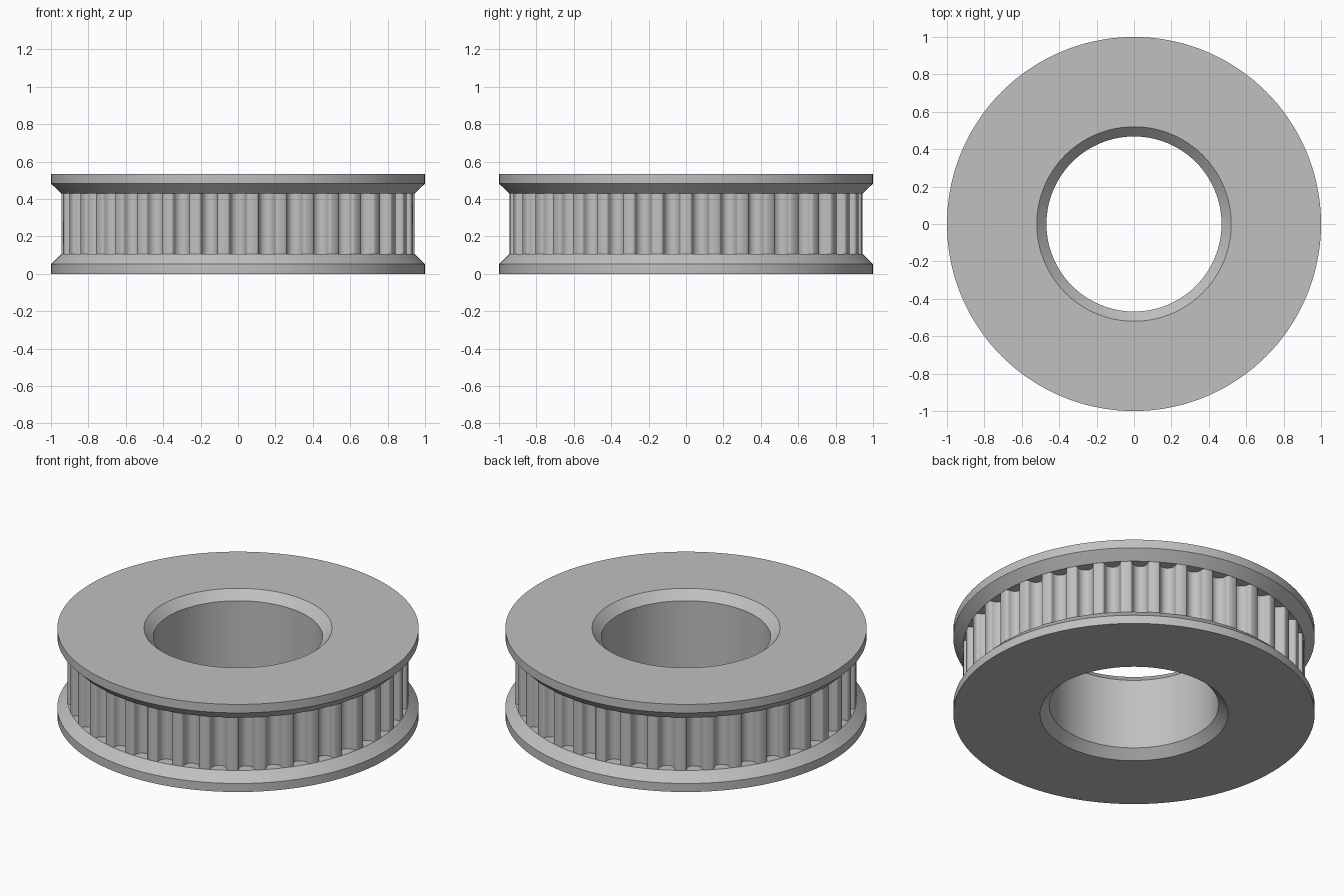
import bpy
import math

cube = bpy.data.objects.get("Cube")
if cube:
    bpy.data.objects.remove(cube)

HEIGHT = 0.535
BORE, CHAMFER = 0.468, 0.052
FLANGE_EDGE, FLANGE_TOP = 0.052, 0.106
RIM, ROOT = 0.945, 0.875
TEETH = 38
SEGMENTS = 144

steel = bpy.data.materials.new("steel_grey")
steel.use_nodes = True
colour = (0.53, 0.53, 0.53, 1)
steel.diffuse_color = colour
steel.node_tree.nodes["Principled BSDF"].inputs["Base Color"].default_value = colour


def skin(name, rings):
    """Join closed rings of points with quads and shade the result."""
    n = len(rings[0])
    verts = [p for ring in rings for p in ring]
    faces = [(i * n + j, i * n + (j + 1) % n,
              (i + 1) * n + (j + 1) % n, (i + 1) * n + j)
             for i in range(len(rings) - 1) for j in range(n)]
    mesh = bpy.data.meshes.new(name)
    mesh.from_pydata(verts, [], faces)
    mesh.materials.append(steel)
    obj = bpy.data.objects.new(name, mesh)
    bpy.context.collection.objects.link(obj)
    bpy.ops.object.select_all(action="DESELECT")
    obj.select_set(True)
    bpy.context.view_layer.objects.active = obj
    bpy.ops.object.shade_smooth_by_angle(angle=math.radians(30))
    return obj


def lathe(name, profile):
    """Spin a (radius, height) profile around the z axis."""
    angles = [math.tau * k / SEGMENTS for k in range(SEGMENTS)]
    return skin(name, [[(r * math.cos(a), r * math.sin(a), z) for a in angles]
                       for r, z in profile])


# Flanges: chamfered bore mouth, flat face, straight edge, tapered inner side
flange = [(BORE, CHAMFER), (BORE + CHAMFER, 0), (1, 0), (1, FLANGE_EDGE),
          (RIM, FLANGE_TOP), (ROOT, FLANGE_TOP)]
lathe("lower_flange", flange)
lathe("upper_flange", [(r, HEIGHT - z) for r, z in reversed(flange)])

# Bore wall
lathe("bore", [(BORE, HEIGHT - CHAMFER), (BORE, CHAMFER)])

# One groove as (sideways offset, depth): flared mouth and round bottom
arc_radius, arc_depth, steps = 0.044, 0.016, 12
mouth = [(0.056, 0), (0.050, 0.003), (0.046, 0.008)]
groove = [(-x, d) for x, d in mouth]
for k in range(steps + 1):
    t = math.pi * k / steps
    groove.append((-arc_radius * math.cos(t), arc_depth + arc_radius * math.sin(t)))
groove += reversed(mouth)

# Toothed rim, with a tooth centred on the x axis
outline = []
for tooth in range(TEETH):
    middle = math.tau * (tooth + 0.5) / TEETH
    for x, depth in groove:
        a, r = middle + x / RIM, RIM - depth
        outline.append((r * math.cos(a), r * math.sin(a)))
skin("toothed_rim", [[(x, y, z) for x, y in outline]
                     for z in (FLANGE_TOP, HEIGHT - FLANGE_TOP)])
